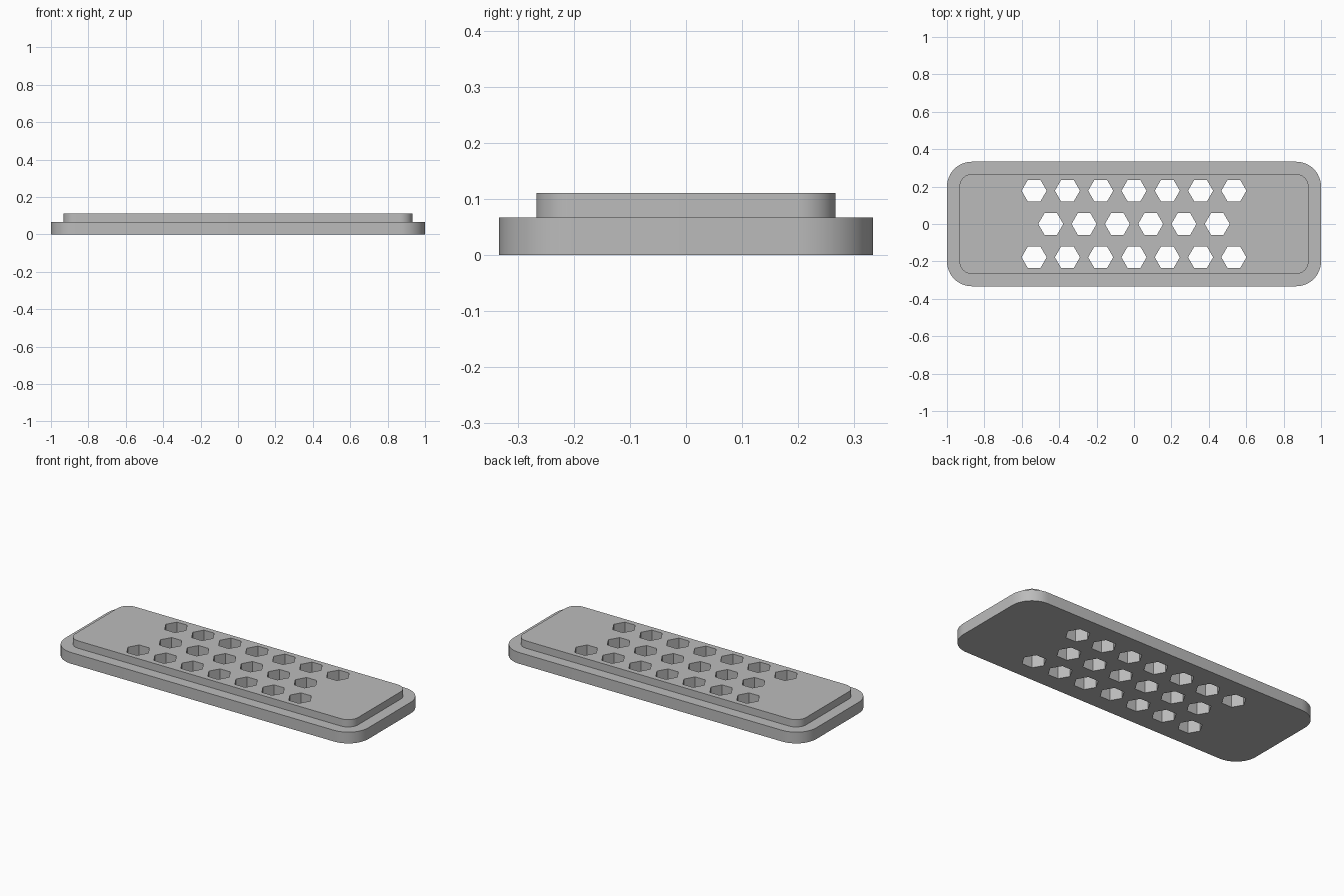
import bpy
import bmesh
from math import cos, sin, pi, radians

cube = bpy.data.objects.get("Cube")
if cube:
    bpy.data.objects.remove(cube, do_unlink=True)

# Plain grey material
grey = bpy.data.materials.new("plain grey")
grey.use_nodes = True
colour = (0.5, 0.5, 0.5, 1)
grey.diffuse_color = colour
grey.node_tree.nodes["Principled BSDF"].inputs["Base Color"].default_value = colour

CORNER_STEPS = 12
BASE_TOP, PLATE_TOP = 0.067, 0.111


def rounded_ring(bm, half_x, half_y, radius, z):
    """Vertices of a rounded rectangle, counter-clockwise."""
    ring = []
    for i, (sx, sy) in enumerate([(1, 1), (-1, 1), (-1, -1), (1, -1)]):
        for k in range(CORNER_STEPS + 1):
            a = (i + k / CORNER_STEPS) * pi / 2
            ring.append(bm.verts.new((sx * (half_x - radius) + radius * cos(a),
                                      sy * (half_y - radius) + radius * sin(a), z)))
    return ring


def mesh_object(name, bm):
    bmesh.ops.recalc_face_normals(bm, faces=bm.faces)
    mesh = bpy.data.meshes.new(name)
    bm.to_mesh(mesh)
    bm.free()
    mesh.materials.append(grey)
    obj = bpy.data.objects.new(name, mesh)
    bpy.context.collection.objects.link(obj)
    return obj


# Stepped plate: wide base, ledge and narrower raised top
bm = bmesh.new()
outer, inner = (1, 0.333, 0.133), (0.933, 0.267, 0.067)
rings = [rounded_ring(bm, *outer, 0), rounded_ring(bm, *outer, BASE_TOP),
         rounded_ring(bm, *inner, BASE_TOP), rounded_ring(bm, *inner, PLATE_TOP)]
for low, high in zip(rings, rings[1:]):
    n = len(low)
    for i in range(n):
        j = (i + 1) % n
        bm.faces.new((low[i], low[j], high[j], high[i]))
bm.faces.new(rings[0][::-1])
bm.faces.new(rings[-1])
plate = mesh_object("stepped_plate", bm)

# Hexagonal hole cutters in three staggered rows
PITCH, HOLE_RADIUS = 0.178, 0.067
bm = bmesh.new()
for row, count in ((-1, 7), (0, 6), (1, 7)):
    for i in range(count):
        x, y = (i - (count - 1) / 2) * PITCH, row * PITCH
        hexagon = [bm.verts.new((x + HOLE_RADIUS * cos(k * pi / 3),
                                 y + HOLE_RADIUS * sin(k * pi / 3), -0.1))
                   for k in range(6)]
        face = bm.faces.new(hexagon)
        sides = bmesh.ops.extrude_face_region(bm, geom=[face], use_keep_orig=True)
        top = [v for v in sides["geom"] if isinstance(v, bmesh.types.BMVert)]
        bmesh.ops.translate(bm, verts=top, vec=(0, 0, 0.4))
cutter = mesh_object("hole_cutter", bm)
cutter.hide_render = True

# Cut the holes, then drop the cutter
cut = plate.modifiers.new("holes", "BOOLEAN")
cut.operation = "DIFFERENCE"
cut.solver = "EXACT"
cut.object = cutter
bpy.ops.object.select_all(action="DESELECT")
plate.select_set(True)
bpy.context.view_layer.objects.active = plate
bpy.ops.object.modifier_apply(modifier=cut.name)
bpy.data.objects.remove(cutter, do_unlink=True)

# Smooth corners, sharp edges
bpy.ops.object.shade_smooth_by_angle(angle=radians(30))
